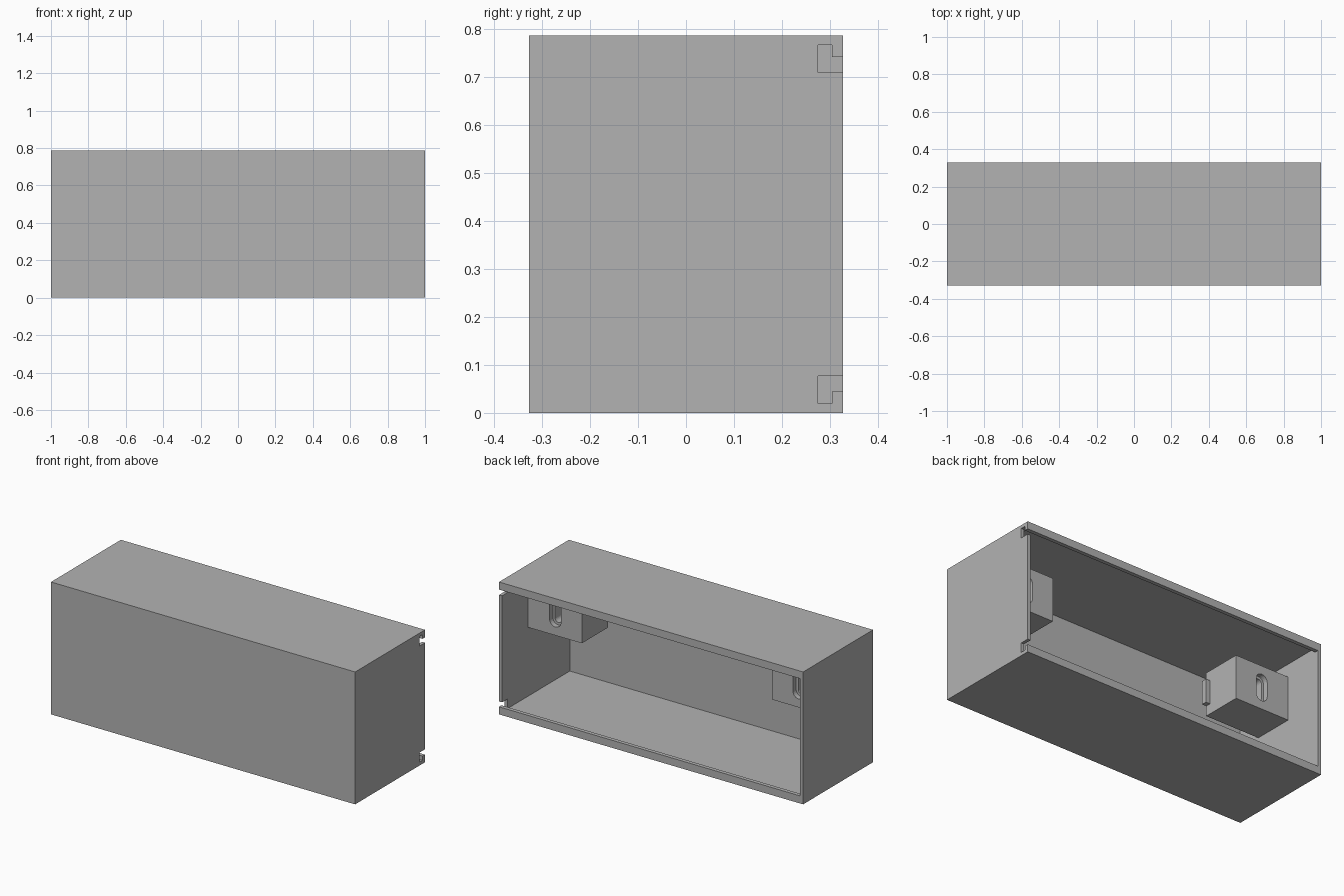
import bpy, bmesh, math
from mathutils import Vector

old = bpy.data.objects.get("Cube")
if old:
    bpy.data.objects.remove(old)

gray = bpy.data.materials.new("plain_gray")
gray.use_nodes = True
COLOR = (0.45, 0.45, 0.45, 1)
gray.diffuse_color = COLOR
gray.node_tree.nodes["Principled BSDF"].inputs["Base Color"].default_value = COLOR

W, D, H, T = 1.0, 0.328, 0.787, 0.02   # half width, half depth, height, wall
LIP_Y, LIP_Z = 0.305, 0.045            # rail that holds a sliding panel
MID = 0.56                             # height of the mounting blocks' centre


def finish(name, bm):
    bmesh.ops.recalc_face_normals(bm, faces=bm.faces)
    mesh = bpy.data.meshes.new(name)
    bm.to_mesh(mesh)
    bm.free()
    mesh.materials.append(gray)
    obj = bpy.data.objects.new(name, mesh)
    bpy.context.collection.objects.link(obj)
    return obj


def box(name, lo, hi):
    bm = bmesh.new()
    bmesh.ops.create_cube(bm, size=1)
    for v in bm.verts:
        v.co = Vector([a + (b - a) * (c + 0.5) for a, b, c in zip(lo, hi, v.co)])
    return finish(name, bm)


def stadium(name, x, width, height, y0, y1, n=12):
    """Upright rounded slot extruded along y."""
    r = width / 2
    bm = bmesh.new()
    ring = []
    for side, start in ((1, 0), (-1, math.pi)):
        for i in range(n + 1):
            a = start + math.pi * i / n
            ring.append(bm.verts.new((x + r * math.cos(a), y0,
                                      MID + side * (height / 2 - r) + r * math.sin(a))))
    face = bm.faces.new(ring)
    moved = bmesh.ops.extrude_face_region(bm, geom=[face])["geom"]
    for v in moved:
        if isinstance(v, bmesh.types.BMVert):
            v.co.y = y1
    return finish(name, bm)


def boolean(obj, other, operation="DIFFERENCE"):
    mod = obj.modifiers.new(operation.lower(), "BOOLEAN")
    mod.operation, mod.solver, mod.object = operation, "EXACT", other
    bpy.context.view_layer.objects.active = obj
    bpy.ops.object.modifier_apply(modifier=mod.name)
    bpy.data.objects.remove(other)


# Open-backed shell with a lip along the top and bottom of the opening
shell = box("case_shell", (-W, -D, 0), (W, D, H))
boolean(shell, box("cavity", (T - W, T - D, T), (W - T, LIP_Y, H - T)))
boolean(shell, box("opening", (T - W, 0, LIP_Z), (W - T, D + 0.1, H - LIP_Z)))

# L-shaped entry slots through the left end wall
for flip in (False, True):
    for y0, y1, z0 in ((0.275, LIP_Y, T), (LIP_Y - 0.01, D + 0.1, LIP_Z)):
        z = (H - 0.077, H - z0) if flip else (z0, 0.077)
        boolean(shell, box("entry_slot", (W - 2 * T, y0, z[0]), (W + 0.1, y1, z[1])))

# Mounting blocks on both end walls, each with a counterbored slot and a tab
for side, s in (("left", 1), ("right", -1)):
    def span(a, b):
        return sorted((s * a, s * b))
    x0, x1 = span(0.625, W - T)
    block = box(side + "_mounting_block", (x0, -0.158, MID - 0.13), (x1, 0.085, MID + 0.13))
    boolean(block, stadium("counterbore", s * 0.80, 0.075, 0.16, 0.055, 0.2))
    boolean(block, stadium("screw_slot", s * 0.80, 0.045, 0.13, -0.3, 0.2))
    x0, x1 = span(0.597, 0.625)
    box(side + "_block_tab", (x0, -0.158, MID - 0.07), (x1, -0.126, MID + 0.07))
